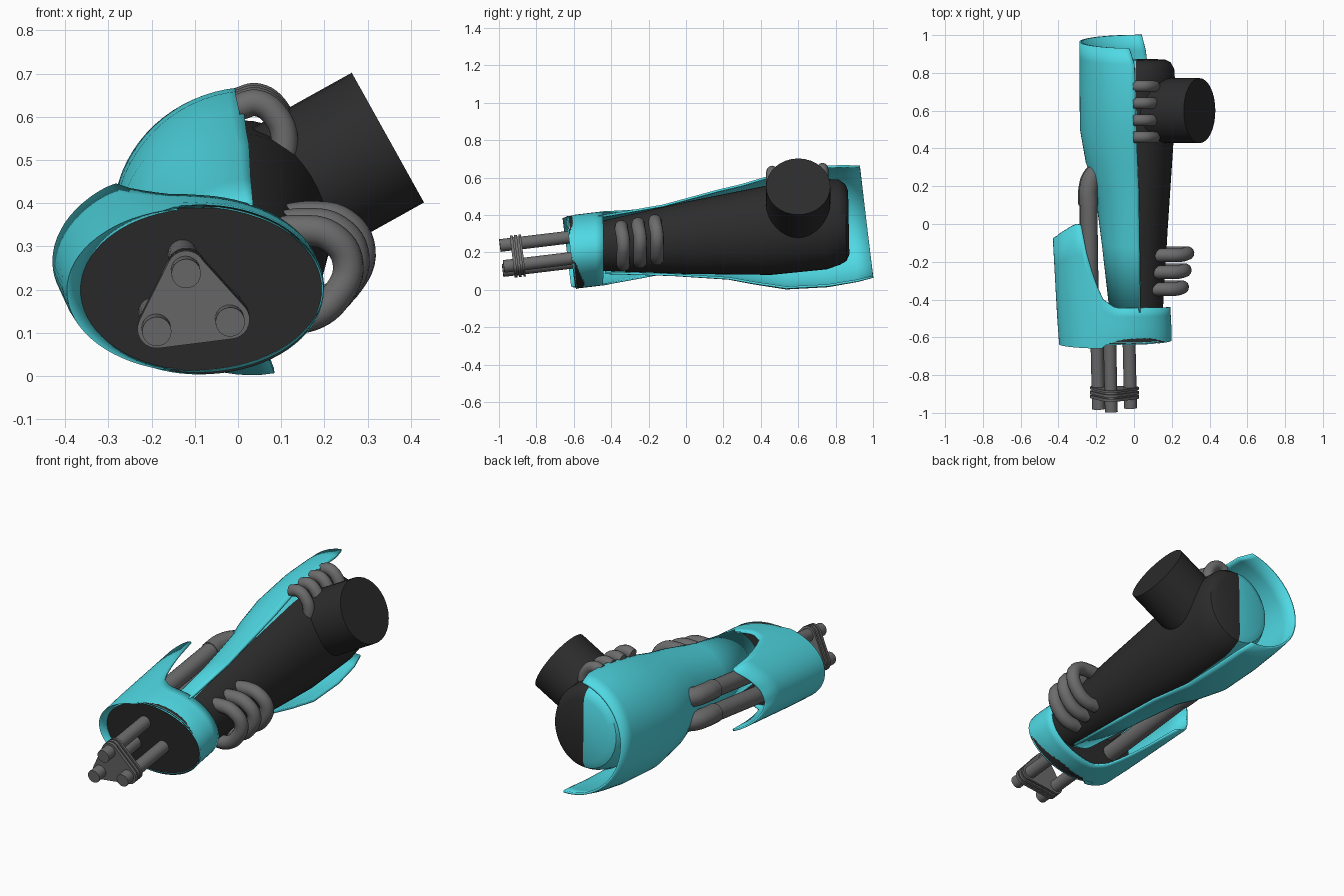
import bpy, bmesh
from math import sin, cos, pi, radians
from mathutils import Vector

if "Cube" in bpy.data.objects:
    bpy.data.objects.remove(bpy.data.objects["Cube"])


def material(name, rgb):
    m = bpy.data.materials.new(name)
    m.diffuse_color = (*rgb, 1)
    m.use_nodes = True
    m.node_tree.nodes["Principled BSDF"].inputs["Base Color"].default_value = m.diffuse_color
    return m


CYAN = material("cyan_paint", (0.08, 0.70, 0.78))
BLACK = material("black_rubber", (0.025, 0.025, 0.025))
GREY = material("steel_grey", (0.15, 0.15, 0.15))
TILT = 0.12   # the whole limb leans: z drops toward the front


def lerp(table, t):
    """Piecewise linear lookup in rows of (key, v1, v2, ...)."""
    for a, b in zip(table, table[1:]):
        if t <= b[0]:
            f = max(0, (t - a[0]) / (b[0] - a[0]))
            return [p + (q - p) * f for p, q in zip(a[1:], b[1:])]
    return list(table[-1][1:])


def loft(name, rings, mats, closed=True, caps=True, thick=0, pick=None, angle=35):
    bm = bmesh.new()
    vs = [[bm.verts.new(p) for p in r] for r in rings]
    n = len(rings[0])
    for a, b in zip(vs, vs[1:]):
        for i in range(n if closed else n - 1):
            j = (i + 1) % n
            bm.faces.new((a[i], a[j], b[j], b[i]))
    if caps:
        for ring in (vs[0], vs[-1]):
            c = bm.verts.new(sum((v.co for v in ring), Vector()) / n)
            for i in range(n):
                bm.faces.new((ring[i], ring[(i + 1) % n], c))
    bmesh.ops.recalc_face_normals(bm, faces=bm.faces)
    if pick:
        for f in bm.faces:
            f.material_index = pick(f.calc_center_median())
    me = bpy.data.meshes.new(name)
    bm.to_mesh(me)
    bm.free()
    ob = bpy.data.objects.new(name, me)
    bpy.context.collection.objects.link(ob)
    for m in mats:
        me.materials.append(m)
    if thick:
        mod = ob.modifiers.new("thickness", "SOLIDIFY")
        mod.thickness = thick
        mod.offset = 0
    bpy.ops.object.select_all(action="DESELECT")
    bpy.context.view_layer.objects.active = ob
    ob.select_set(True)
    bpy.ops.object.shade_smooth_by_angle(angle=radians(angle))
    return ob


def ellipse(y, cx, cz, rx, rz, a0=0, a1=360, n=48, shear=TILT):
    full = a1 - a0 == 360
    out = []
    for i in range(n):
        a = radians(a0 + (a1 - a0) * i / (n if full else n - 1))
        out.append((cx + rx * cos(a), y - shear * rz * sin(a), cz + rz * sin(a)))
    return out


def cylinder(name, p, q, r, mat, n=24):
    p, q = Vector(p), Vector(q)
    rot = (q - p).to_track_quat("Z", "Y")
    circle = lambda c: [c + rot @ Vector((r * cos(2 * pi * i / n), r * sin(2 * pi * i / n), 0)) for i in range(n)]
    return loft(name, [circle(p), circle(q)], [mat])


def tube(name, pts, r):
    """Smooth pipe through points, turned into a mesh."""
    cu = bpy.data.curves.new(name, "CURVE")
    cu.dimensions = "3D"
    cu.bevel_depth, cu.bevel_resolution, cu.use_fill_caps = r, 4, True
    sp = cu.splines.new("BEZIER")
    sp.resolution_u = 6
    sp.bezier_points.add(len(pts) - 1)
    for b, p in zip(sp.bezier_points, pts):
        b.co = p
        b.handle_left_type = b.handle_right_type = "AUTO"
    ob = bpy.data.objects.new(name, cu)
    bpy.context.collection.objects.link(ob)
    cu.materials.append(GREY)
    bpy.ops.object.select_all(action="DESELECT")
    bpy.context.view_layer.objects.active = ob
    ob.select_set(True)
    bpy.ops.object.convert(target="MESH")
    bpy.ops.object.shade_smooth_by_angle(angle=radians(40))


# forearm core: black on the right, cyan on the left
body = [(-0.55, -0.10, 0.15, 0.10, 0.35), (-0.42, -0.10, 0.155, 0.10, 0.375),
        (0, -0.14, 0.18, 0.085, 0.47), (0.45, -0.18, 0.21, 0.08, 0.56),
        (0.75, -0.20, 0.218, 0.11, 0.592), (0.82, -0.195, 0.213, 0.135, 0.59),
        (0.855, -0.175, 0.195, 0.155, 0.565), (0.87, -0.14, 0.165, 0.19, 0.53)]
middle = [(y, (l + r) / 2) for y, l, r, b, t in body]
loft("forearm_core", [ellipse(y, (l + r) / 2, (b + t) / 2, (r - l) / 2, (t - b) / 2, shear=0.02)
                      for y, l, r, b, t in body], [BLACK, CYAN], pick=lambda c: int(c.x < lerp(middle, c.y)[0]))

# outer half shell flaring to the rear
shell = [(-0.45, -0.125, 0.09, 0.39, 88, 276), (-0.1, -0.165, 0.08, 0.45, 90, 276),
         (0.2, -0.205, 0.06, 0.53, 91, 278), (0.33, -0.25, 0.035, 0.56, 92, 279),
         (0.5, -0.28, 0.008, 0.61, 93, 280), (0.72, -0.283, 0.02, 0.655, 94, 279),
         (0.88, -0.283, 0.048, 0.663, 95, 276), (0.965, -0.283, 0.07, 0.662, 100, 272)]
loft("forearm_shell", [ellipse(y, 0.03, (b + t) / 2, 0.03 - l, (t - b) / 2, a0, a1, 36)
                       for y, l, b, t, a0, a1 in shell], [CYAN], closed=False, caps=False, thick=0.012)

# elbow joint stub
cylinder("elbow_stub", (0.02, 0.6, 0.37), (0.347, 0.6, 0.552), 0.172, BLACK, 32)

# wrist cuff: lip around the plate, short on the right, long scooped guard on the left
guard = [(0, -0.08), (20, -0.065), (40, -0.03), (50, -0.008), (55, 0.0), (60, -0.005), (65, -0.16),
         (70, -0.26), (75, -0.34), (80, -0.4), (92, -0.445), (180, -0.44)]
rings = [ellipse(-0.605, -0.085, 0.2, 0.279, 0.192, n=72)]
for k in range(5):
    ring = []
    for i in range(72):
        deg = i * 5
        a = radians(deg)
        y0 = -0.612 - TILT * 0.2 * sin(a) - (0.02 if 105 <= deg <= 255 else 0)
        y = y0 + (lerp(guard, abs(deg - 180))[0] - y0) * k / 4
        ring.append((-0.1 - 0.055 * (y + 0.6) + 0.296 * cos(a), y, 0.203 + TILT * (y + 0.6) + 0.193 * sin(a)))
    rings.append(ring)
loft("wrist_cuff", rings, [CYAN], caps=False, thick=0.01)
loft("wrist_plate", [ellipse(-0.612, -0.085, 0.2, 0.282, 0.195), ellipse(-0.48, -0.09, 0.216, 0.275, 0.185)], [BLACK])

# three finger rods
tips = [(-0.12, -0.995, 0.237), (-0.188, -0.98, 0.103), (-0.018, -0.975, 0.125)]
for i, (x, y, z) in enumerate(tips):
    cylinder(f"finger_rod_{i + 1}", (x, y, z), (x - 0.01, -0.55, z + TILT * (-0.55 - y)), 0.034, GREY)


# rounded triangular clamp plates around the rods
def triangle(y, r):
    pts = []
    for (x, ty, z), mid in zip(tips, (90, 215, 335)):
        for k in range(10):
            a = radians(mid - 62 + 124 * k / 9)
            zz = z + TILT * (y - ty) + r * sin(a)
            pts.append((x + r * cos(a), y - TILT * (zz - 0.17), zz))
    return pts


for name, y0, y1, r in (("clamp_core", -0.92, -0.87, 0.036), ("clamp_front", -0.928, -0.912, 0.045),
                        ("clamp_middle", -0.905, -0.89, 0.045), ("clamp_back", -0.88, -0.868, 0.045)):
    loft(name, [triangle(y0, r), triangle(y1, r)], [GREY])

# two side pipes with thicker elbows entering the shell
for i, (x, z) in enumerate(((-0.24, 0.37), (-0.245, 0.24))):
    cylinder(f"side_pipe_{i + 1}", (x + 0.01, -0.55, z - 0.09), (x, 0.16, z), 0.045, GREY)
    tube(f"side_pipe_elbow_{i + 1}", [(x, 0.1, z - 0.007), (x, 0.18, z), (x + 0.025, 0.255, z),
                                      (x + 0.08, 0.29, z), (x + 0.14, 0.3, z)], 0.05)

# four small hoses by the elbow
for i in range(4):
    y, d = 0.46 + 0.09 * i, -0.005 * (3 - i)
    tube(f"elbow_hose_{i + 1}", [(x, y, z + d) for x, z in
         ((0.0, 0.637), (0.045, 0.647), (0.09, 0.614), (0.108, 0.56), (0.095, 0.49))], 0.031)

# three wrist hoses looping off the right side
for i in range(3):
    y, dx, dz = -0.345 + 0.09 * i, 0.014 * i, 0.016 * i
    tube(f"wrist_hose_{i + 1}", [(x + dx, y + 0.01 * (k > 2), z + dz) for k, (x, z) in enumerate(
         ((0.06, 0.325), (0.14, 0.337), (0.215, 0.322), (0.255, 0.26), (0.228, 0.185), (0.17, 0.14), (0.1, 0.135)))], 0.036)
